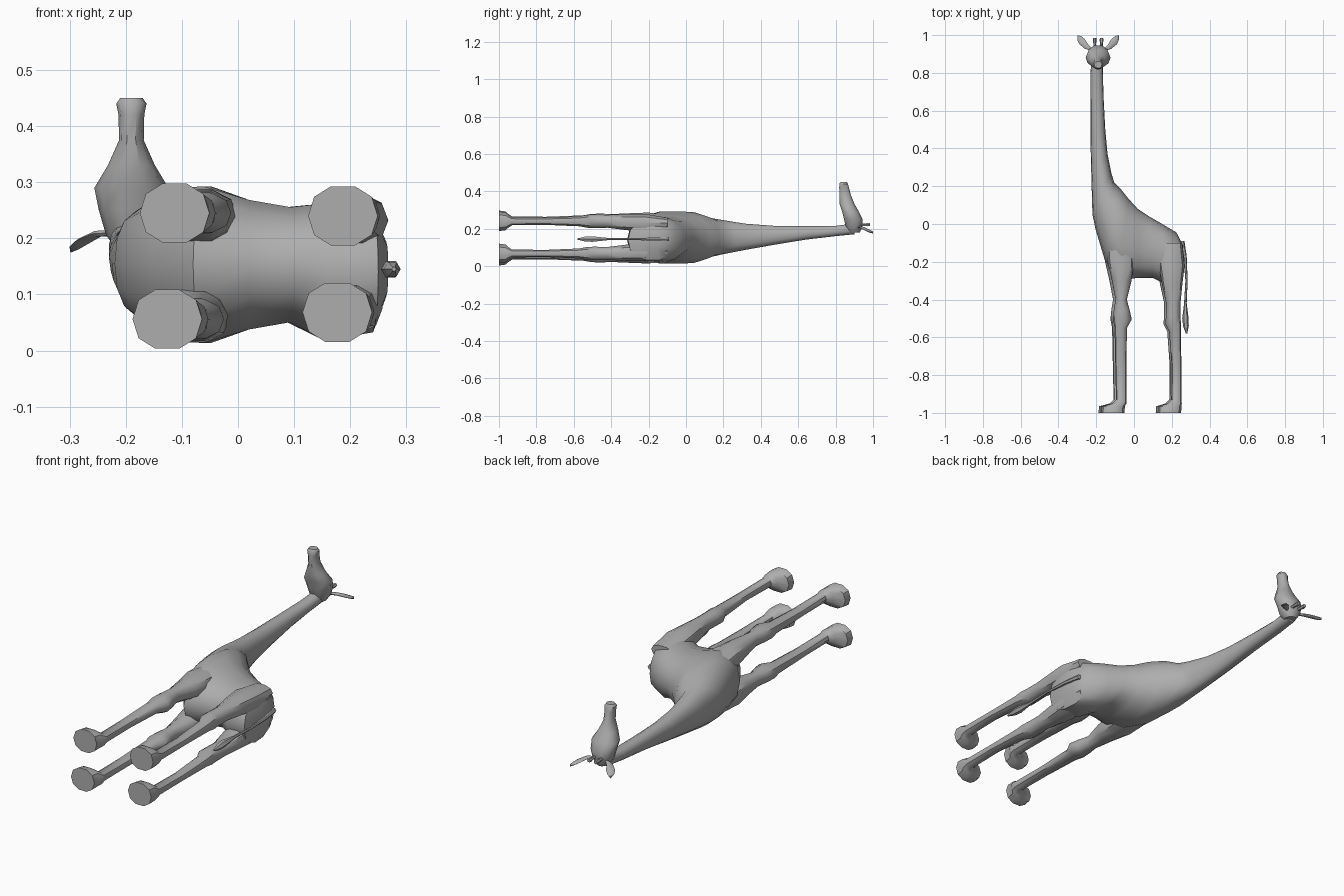
import bpy, bmesh, math
from mathutils import Vector as V

mat = bpy.data.materials.new("plain grey")
mat.diffuse_color = (0.42, 0.42, 0.42, 1)


def loft(name, rings, n=12, p=0.9):
    """Skin a closed tube through rings of (centre, half axis u, half axis v)."""
    bm = bmesh.new()
    f = lambda t: math.copysign(abs(t) ** p, t)
    loops = []
    for c, u, v in rings:
        loops.append([bm.verts.new(V(c) + V(u) * f(math.cos(2 * math.pi * i / n))
                                   + V(v) * f(math.sin(2 * math.pi * i / n))) for i in range(n)])
    for a, b in zip(loops, loops[1:]):
        for i in range(n):
            j = (i + 1) % n
            bm.faces.new((a[i], a[j], b[j], b[i]))
    bm.faces.new(loops[0])
    bm.faces.new(loops[-1])
    bmesh.ops.recalc_face_normals(bm, faces=bm.faces)
    me = bpy.data.meshes.new(name)
    bm.to_mesh(me)
    bm.free()
    me.materials.append(mat)
    ob = bpy.data.objects.new(name, me)
    bpy.context.collection.objects.link(ob)
    bpy.ops.object.select_all(action='DESELECT')
    ob.select_set(True)
    bpy.context.view_layer.objects.active = ob
    bpy.ops.object.shade_smooth_by_angle(angle=math.radians(40))
    return ob


# Torso and neck: back point, belly point, half width, middle z
body = [(.258, -.11, .268, -.22, .05, .145), (.225, -.045, .25, -.31, .11, .14),
        (.15, 0, .16, -.315, .125, .14), (.08, .04, .10, -.285, .105, .153),
        (.02, .08, .02, -.285, .118, .153), (-.03, .135, -.08, -.30, .143, .153),
        (-.07, .185, -.155, -.19, .138, .153), (-.105, .22, -.203, -.03, .108, .153),
        (-.12, .27, -.22, .05, .095, .155), (-.14, .37, -.225, .22, .072, .157),
        (-.152, .5, -.23, .42, .052, .165), (-.16, .65, -.23, .62, .037, .178),
        (-.165, .8, -.23, .8, .028, .188), (-.165, .9, -.225, .9, .03, .2)]
loft("body_and_neck", [(((a + c) / 2, (b + d) / 2, z), ((a - c) / 2, (b - d) / 2, 0), (0, 0, w))
                       for a, b, c, d, w, z in body], 14)

# Head, turned sideways: y, z, half width, half height
head = [(.90, .18, .025, .03), (.898, .205, .045, .045), (.895, .25, .058, .052),
        (.88, .29, .066, .047), (.862, .33, .042, .042), (.852, .375, .022, .033),
        (.845, .42, .023, .027), (.843, .44, .027, .024), (.843, .45, .02, .018)]
loft("head", [((-.19, y, z), (w, 0, 0), (0, h, 0)) for y, z, w, h in head], 10)

# Ears and horns, mirrored about the middle of the head
for s, side in ((-1, "left"), (1, "right")):
    ear = [(.03, .92, .21, .006), (.06, .937, .208, .014), (.085, .965, .195, .02),
           (.1, .985, .185, .014), (.108, .998, .18, .002)]
    loft(side + "_ear", [((-.19 + s * x, y, z), (s * w * .75, -w * .65, 0), (0, 0, .006))
                         for x, y, z, w in ear], 6, 1)
    horn = [(.92, .009), (.955, .007), (.97, .01), (.985, .009)]
    loft(side + "_horn", [((-.19 + s * .018, y, .222), (r, 0, 0), (0, 0, r)) for y, r in horn], 6, 1)

# Legs: y, x, half length, half width, sideways z shift towards the middle
front = [(-.03, -.085, .07, .03, .01), (-.2, -.075, .07, .052, .008), (-.3, -.07, .052, .045, .005),
         (-.4, -.073, .03, .035, 0), (-.455, -.07, .042, .038, 0), (-.505, -.067, .05, .036, 0),
         (-.55, -.075, .033, .028, 0), (-.75, -.075, .029, .02, 0), (-.93, -.073, .027, .022, 0),
         (-.95, -.083, .038, .036, 0), (-.965, -.115, .062, .05, 0), (-1, -.118, .062, .055, 0)]
hind = [(-.1, .19, .06, .03, .01), (-.22, .195, .068, .05, .008), (-.32, .197, .054, .045, .004),
        (-.42, .203, .038, .036, 0), (-.49, .202, .038, .038, 0), (-.53, .203, .042, .036, 0),
        (-.57, .212, .031, .028, 0), (-.75, .22, .026, .02, 0), (-.93, .219, .027, .022, 0),
        (-.95, .21, .038, .036, 0), (-.965, .185, .062, .05, 0), (-1, .182, .062, .055, 0)]
for name, leg, low, high in (("front_leg", front, (-.008, .056), (.005, .245)),
                             ("hind_leg", hind, (-.005, .068), (.005, .24))):
    for (dx, z0), s, side in ((low, 1, "left"), (high, -1, "right")):
        loft(side + "_" + name, [((x + dx, y, z0 + s * k), (a, 0, 0), (0, 0, b))
                                 for y, x, a, b, k in leg], 10)

# Tail with tuft
tail = [(.255, -.09, .012), (.27, -.17, .009), (.278, -.3, .006), (.272, -.42, .007),
        (.272, -.5, .017), (.275, -.54, .015), (.278, -.58, .004)]
loft("tail", [((x, y, .145), (r, 0, 0), (0, 0, r)) for x, y, r in tail], 6, 1)
